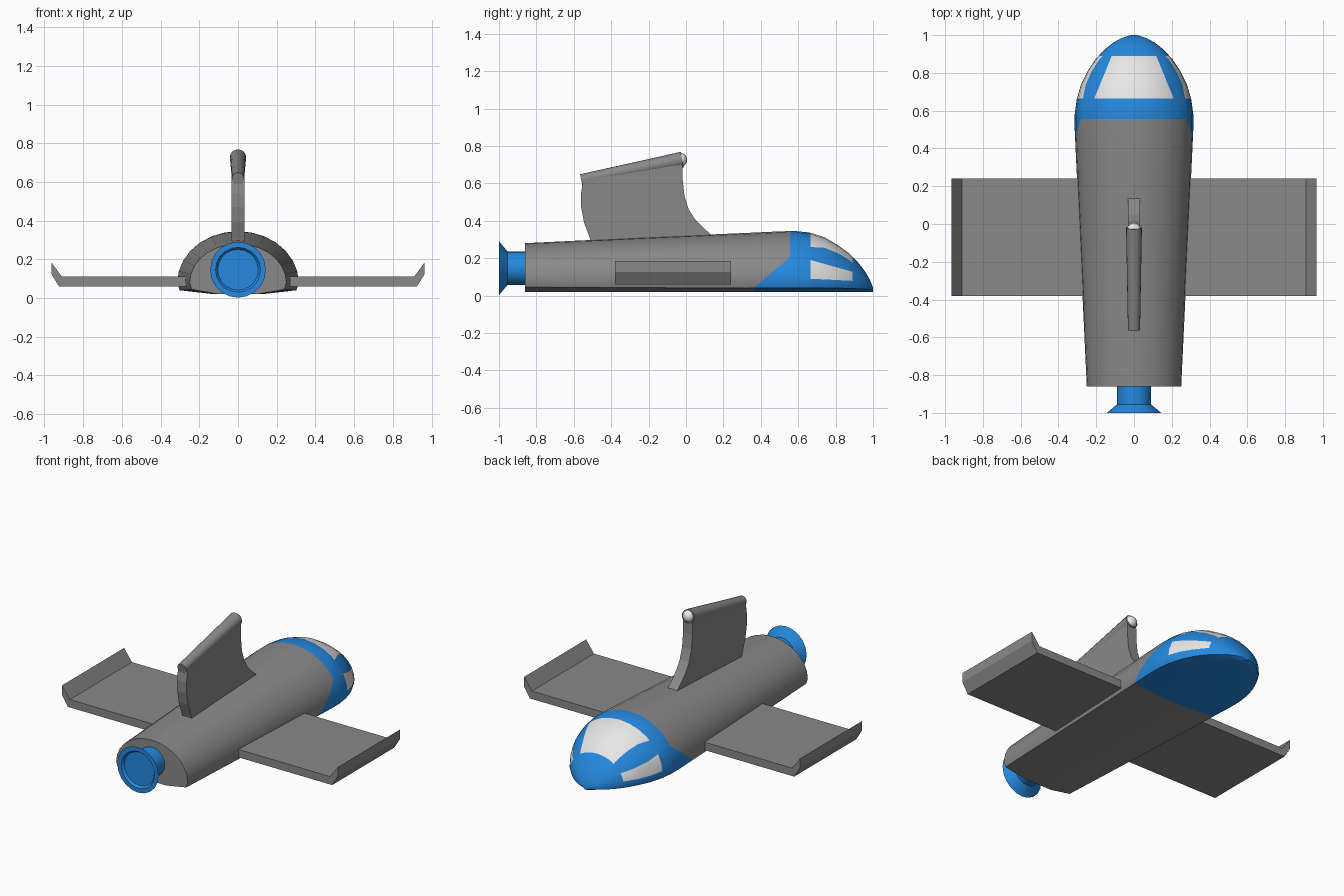
import bpy, bmesh, math
from mathutils import Vector

if "Cube" in bpy.data.objects:
    bpy.data.objects.remove(bpy.data.objects["Cube"])


def material(name, rgb):
    m = bpy.data.materials.new(name)
    m.diffuse_color = (*rgb, 1)
    m.use_nodes = True
    m.node_tree.nodes["Principled BSDF"].inputs["Base Color"].default_value = m.diffuse_color
    return m


GREY = material("hull grey", (0.25, 0.25, 0.25))
BLUE = material("bright blue", (0.018, 0.25, 0.74))
WHITE = material("window white", (0.8, 0.8, 0.8))


def finish(bm, name, mats, smooth=35):
    bmesh.ops.recalc_face_normals(bm, faces=bm.faces)
    me = bpy.data.meshes.new(name)
    bm.to_mesh(me)
    bm.free()
    ob = bpy.data.objects.new(name, me)
    bpy.context.collection.objects.link(ob)
    for m in mats:
        me.materials.append(m)
    if smooth:
        bpy.ops.object.select_all(action='DESELECT')
        ob.select_set(True)
        bpy.context.view_layer.objects.active = ob
        bpy.ops.object.shade_smooth_by_angle(angle=math.radians(smooth))
    return ob


def loft(bm, rings):
    loops = [[bm.verts.new(p) for p in r] for r in rings]
    n = len(loops[0])
    for a, b in zip(loops, loops[1:]):
        for i in range(n):
            j = (i + 1) % n
            bm.faces.new((a[i], a[j], b[j], b[i]))
    bm.faces.new(loops[0])
    bm.faces.new(loops[-1])


def circle(center, u, v, r, n=16):
    return [center + r * (u * math.cos(2 * math.pi * i / n) + v * math.sin(2 * math.pi * i / n))
            for i in range(n)]


def prism(name, outline, a, b):
    """Extrude an outline between two placing functions."""
    bm = bmesh.new()
    loft(bm, [[a(*p) for p in outline], [b(*p) for p in outline]])
    return finish(bm, name, [GREY], 0)


# Fuselage: domed section with flat belly (y, half width, top, dome base, belly edge)
stations = [(-0.86, 0.25, 0.28, 0.08, 0.045), (-0.2, 0.281, 0.312, 0.08, 0.042),
            (0.35, 0.307, 0.336, 0.08, 0.04), (0.5, 0.314, 0.343, 0.08, 0.04),
            (0.58, 0.314, 0.345, 0.078, 0.04), (0.66, 0.303, 0.337, 0.075, 0.04),
            (0.74, 0.28, 0.312, 0.07, 0.04), (0.81, 0.245, 0.271, 0.066, 0.04),
            (0.87, 0.205, 0.227, 0.06, 0.038), (0.92, 0.16, 0.177, 0.055, 0.036),
            (0.96, 0.11, 0.125, 0.048, 0.034), (0.985, 0.065, 0.08, 0.043, 0.032),
            (1.0, 0.02, 0.043, 0.036, 0.03)]
SEG = 14
rings = []
for y, w, top, base, lo in stations:
    r = [(w * math.cos(math.pi * i / SEG), y, base + (top - base) * math.sin(math.pi * i / SEG))
         for i in range(SEG + 1)]
    r += [(-0.96 * w, y, lo), (-0.4 * w, y, 0.02), (0.4 * w, y, 0.02), (0.96 * w, y, lo)]
    rings.append(r)
bm = bmesh.new()
loft(bm, rings)


def cut(co, no, ymin):
    faces = [f for f in bm.faces if f.calc_center_median().y > ymin]
    geom = set(faces)
    for f in faces:
        geom.update(f.edges)
        geom.update(f.verts)
    bmesh.ops.bisect_plane(bm, geom=list(geom), plane_co=co, plane_no=no, dist=1e-5)


# Paint line of the nose and window outlines
SL = 1.2
Y0, Y1 = 0.665, 0.89


def top_edge(y):
    return 0.21 - (y - Y0) * 0.41


def side_hi(y):
    return 0.19 - (y - Y0) * 0.28


def side_lo(y):
    return 0.09 - (y - Y0) * 0.05


cut((0, 0.36, 0), (0, 1, 0), -0.5)
cut((0, 0.555, 0), (0, 1, 0), 0.3)
cut((0, 0.36, 0.04), (0, 1, -SL), 0.36)
cut((0, Y0, 0), (0, 1, 0), 0.556)
cut((0, Y1, 0), (0, 1, 0), 0.6)
for s in (-1, 1):
    cut((s * 0.21, Y0, 0), (s, 0.41, 0), 0.6)
cut((0, Y0, 0.19), (0, 0.28, 1), 0.6)
cut((0, Y0, 0.09), (0, 0.05, 1), 0.6)
for f in bm.faces:
    c = f.calc_center_median()
    if c.y > 0.36 and c.y > min(0.555, 0.36 + SL * (c.z - 0.04)):
        f.material_index = 1
    if Y0 < c.y < Y1:
        on_top = abs(c.x) < top_edge(c.y) and c.z > 0.13
        on_side = side_lo(c.y) < c.z < side_hi(c.y) and abs(c.x) > top_edge(c.y)
        if on_top or on_side:
            f.material_index = 2
finish(bm, "fuselage", [GREY, BLUE, WHITE])

# Wings with upturned tips
wing = [(0.2, 0.06), (0.925, 0.06), (0.965, 0.125), (0.965, 0.185), (0.91, 0.11), (0.2, 0.11)]
for name, s in (("wing_right", 1), ("wing_left", -1)):
    prism(name, wing, lambda x, z: (s * x, -0.38, z), lambda x, z: (s * x, 0.24, z))

# Swept tail fin
fin = [(-0.5, 0.26), (-0.515, 0.31), (-0.545, 0.39), (-0.56, 0.47), (-0.562, 0.54), (-0.55, 0.62),
       (-0.02, 0.73), (-0.018, 0.62), (-0.008, 0.53), (0.015, 0.46), (0.05, 0.405),
       (0.09, 0.365), (0.135, 0.325), (0.16, 0.28)]
prism("tail_fin", fin, lambda y, z: (-0.033, y, z), lambda y, z: (0.033, y, z))

# Tapered tube along the top of the fin
p0, p1 = Vector((0, -0.56, 0.617)), Vector((0, -0.02, 0.727))
d = (p1 - p0).normalized()
u = Vector((1, 0, 0))
v = d.cross(u)
bm = bmesh.new()
loft(bm, [circle(p0, u, v, 0.032), circle(p1, u, v, 0.042)])
finish(bm, "fin_tube", [GREY])

# Light cap ball at the end of the tube
bm = bmesh.new()
bmesh.ops.create_uvsphere(bm, u_segments=16, v_segments=10, radius=0.038)
bmesh.ops.translate(bm, verts=bm.verts, vec=(0, -0.032, 0.725))
finish(bm, "fin_light", [WHITE])

# Engine nozzle with flared, dished end
bm = bmesh.new()
profile = [(0.09, -0.84), (0.09, -0.955), (0.144, -1.0), (0.116, -1.0), (0.105, -0.985)]
loft(bm, [circle(Vector((0, y, 0.146)), Vector((1, 0, 0)), Vector((0, 0, 1)), r, 20)
          for r, y in profile])
finish(bm, "engine_nozzle", [BLUE])
